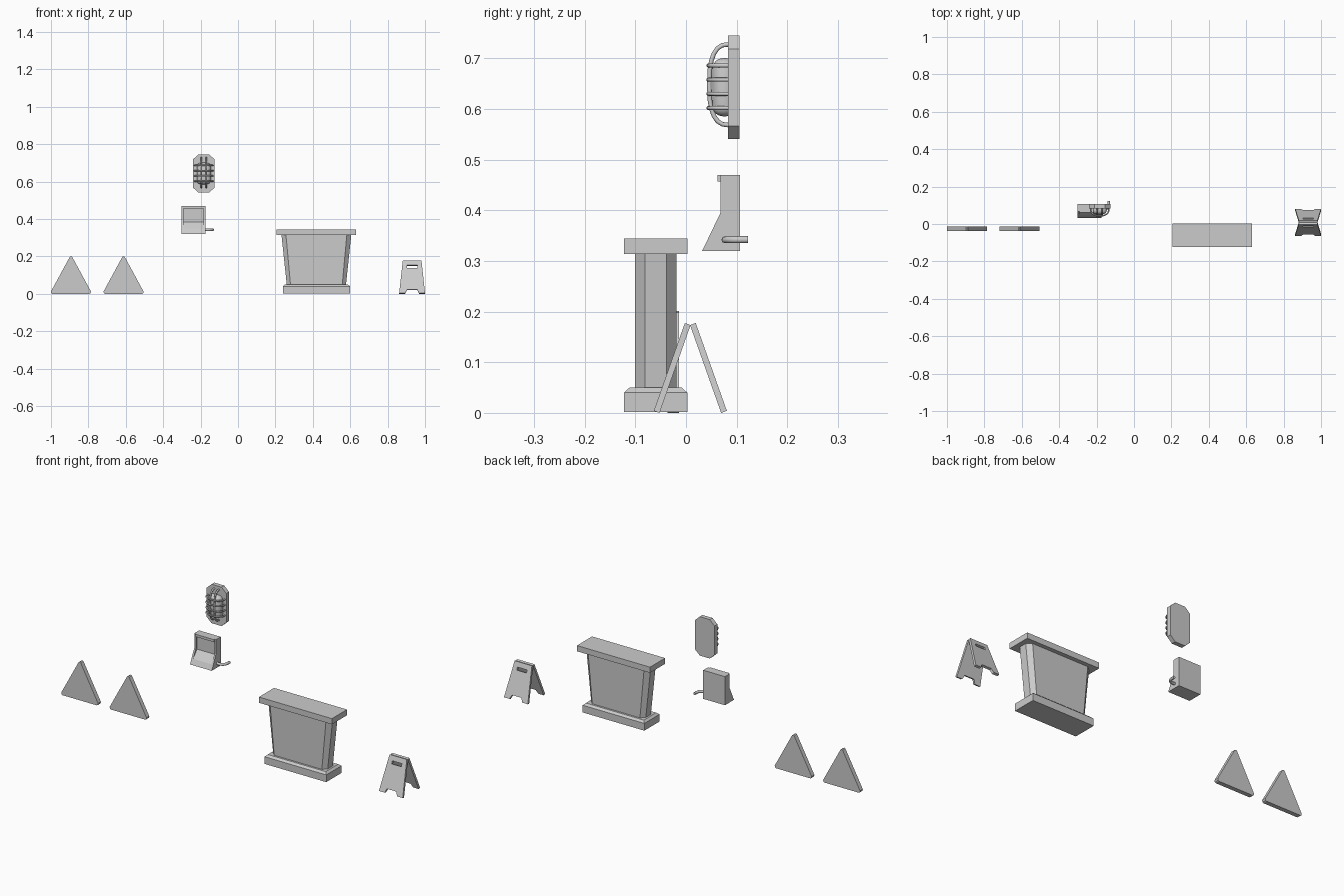
import bpy, bmesh, math
from mathutils import Matrix, Vector

if "Cube" in bpy.data.objects:
    bpy.data.objects.remove(bpy.data.objects["Cube"])


def finish(name, bm, smooth=False):
    bmesh.ops.recalc_face_normals(bm, faces=bm.faces[:])
    me = bpy.data.meshes.new(name)
    bm.to_mesh(me)
    bm.free()
    if smooth:
        me.shade_smooth()
    ob = bpy.data.objects.new(name, me)
    bpy.context.collection.objects.link(ob)
    return ob


def loft(name, rings):
    """Skin equal-length rings of points and cap both ends."""
    bm = bmesh.new()
    vs = [[bm.verts.new(p) for p in r] for r in rings]
    n = len(vs[0])
    for a, b in zip(vs, vs[1:]):
        for i in range(n):
            bm.faces.new((a[i], a[(i + 1) % n], b[(i + 1) % n], b[i]))
    bm.faces.new(vs[0][::-1])
    bm.faces.new(vs[-1])
    return finish(name, bm)


def prism_y(name, xz, y0, y1):
    return loft(name, [[(x, y, z) for x, z in xz] for y in (y0, y1)])


def prism_x(name, yz, x0, x1):
    return loft(name, [[(x, y, z) for y, z in yz] for x in (x0, x1)])


def octagon(cx, cy, hx, hy, cut_x, cut_y):
    a, b = hx - cut_x, hy - cut_y
    return [(cx + x, cy + y) for x, y in
            ((-a, -hy), (a, -hy), (hx, -b), (hx, b), (a, hy), (-a, hy), (-hx, b), (-hx, -b))]


def rect(cx, cy, hx, hy):
    return [(cx - hx, cy - hy), (cx + hx, cy - hy), (cx + hx, cy + hy), (cx - hx, cy + hy)]


def at_z(pts, z):
    return [(x, y, z) for x, y in pts]


def tube(name, pts, r, sides=8):
    """Round bar swept along a planar path."""
    pts = [Vector(p) for p in pts]
    up = (pts[1] - pts[0]).cross(pts[-1] - pts[0]).normalized()
    rings = []
    for i, p in enumerate(pts):
        t = (pts[min(i + 1, len(pts) - 1)] - pts[max(i - 1, 0)]).normalized()
        s = t.cross(up)
        rings.append([p + r * (math.cos(a) * s + math.sin(a) * up)
                      for a in (2 * math.pi * k / sides for k in range(sides))])
    ob = loft(name, rings)
    for f in ob.data.polygons:
        f.use_smooth = len(f.vertices) == 4
    return ob


# Warning triangles with clipped corners
tri = [(-.1, 0), (.1, 0), (.105, .003), (.107, .012), (.006, .198), (0, .201),
       (-.006, .198), (-.107, .012), (-.105, .003)]
for i, cx in enumerate((-.893, -.612)):
    prism_y(f"warning_triangle_{i + 1}", [(cx + x, z) for x, z in tri], -.037, -.014)

# Podium: stepped base, flared chamfered body, slab top
cx, cy = .419, -.06
loft("podium_base", [at_z(rect(cx, cy, .179, .0625), .002),
                     at_z(rect(cx, cy, .179, .0625), .04),
                     at_z(rect(cx, cy, .168, .0515), .05)])
loft("podium_body", [at_z(octagon(cx, cy, .158, .041, .02, .02), .046),
                     at_z(octagon(cx, cy, .187, .041, .024, .02), .318)])
loft("podium_top", [at_z(rect(cx, cy, .212, .0625), z) for z in (.314, .344)])

# Folding floor sign: two leaning panels with leg notch and handle slot
half_outline = [(.029, 0), (.033, 0), (.069, 0), (.05, .184)]


def sign_panel(name, base_y, lean):
    bm = bmesh.new()
    top, s0, s1, hw = .184, .143, .158, .028
    levels = {z: .069 - .019 * z / top for z in (0, .021, s0, s1, top)}
    P = lambda x, z: bm.verts.new((x, 0, z))
    for s in (1, -1):
        e = lambda z: P(s * levels[z], z)
        quads = [
            [P(s * .037, 0), e(0), e(.021), P(s * .027, .021)],
            [P(s * .027, .021), e(.021), e(s0), P(s * hw, s0)],
            [P(0, .021), P(s * .027, .021), P(s * hw, s0), P(0, s0)],
            [P(s * hw, s0), e(s0), e(s1), P(s * hw, s1)],
            [P(s * hw, s1), e(s1), e(top), P(s * hw, top)],
            [P(0, s1), P(s * hw, s1), P(s * hw, top), P(0, top)],
        ]
        for q in quads:
            bm.faces.new(q if s > 0 else q[::-1])
    bmesh.ops.remove_doubles(bm, verts=bm.verts[:], dist=1e-5)
    r = bmesh.ops.extrude_face_region(bm, geom=bm.faces[:], use_keep_orig=True)
    moved = [g for g in r["geom"] if isinstance(g, bmesh.types.BMVert)]
    bmesh.ops.translate(bm, verts=moved, vec=(0, .012, 0))
    bmesh.ops.translate(bm, verts=bm.verts[:], vec=(0, -.006, 0))
    bmesh.ops.transform(bm, verts=bm.verts[:],
                        matrix=Matrix.Translation((.931, base_y, .002))
                        @ Matrix.Rotation(lean, 4, 'X'))
    return finish(name, bm)


sign_panel("floor_sign_front_panel", -.058, math.radians(-19.5))
sign_panel("floor_sign_back_panel", .075, math.radians(19.5))

# Wall dispenser: side walls, recessed core with tray and top lip
wall = [(.107, .32), (.032, .32), (.068, .395), (.068, .47), (.107, .47)]
core = [(.107, .32), (.032, .32), (.045, .347), (.078, .385), (.078, .457),
        (.062, .457), (.062, .47), (.107, .47)]
prism_x("dispenser_left_wall", wall, -.301, -.292)
prism_x("dispenser_right_wall", wall, -.184, -.175)
prism_x("dispenser_core", core, -.292, -.184)

# Curved side lever
arc = [(-.163 + .028 * math.sin(a), .105 - .028 * math.cos(a), .342)
       for a in (math.pi / 2 * k / 6 for k in range(7))]
tube("dispenser_lever", [(-.18, .077, .342)] + arc + [(-.135, .122, .342)], .007)

# Bulkhead lamp: octagonal back plate
lx, lz = -.183, .643
prism_y("lamp_back_plate", octagon(lx, lz, .057, .102, .028, .026), .083, .106)

# Rounded lamp glass
bm = bmesh.new()
bmesh.ops.create_cube(bm, size=1, matrix=Matrix.Translation((lx, .076, lz))
                      @ Matrix.Diagonal((.075, .048, .115, 1)))
bmesh.ops.bevel(bm, geom=bm.edges[:], offset=.021, segments=4, profile=.5, affect='EDGES')
finish("lamp_glass", bm, True)


# Lamp cage: bowed bars
def bow(half, depth, n=12):
    return [(half * math.copysign(abs(math.cos(a)) ** .75, -math.cos(a)),
             .086 - depth * math.sin(a) ** .75) for a in (math.pi * k / n for k in range(n + 1))]


for i, dx in enumerate((-.013, .013)):
    tube(f"lamp_cage_upright_{i + 1}", [(lx + dx, y, lz + .005 + u) for u, y in bow(.08, .04)], .0045)
for i in range(4):
    z = .602 + .028 * i
    tube(f"lamp_cage_crossbar_{i + 1}", [(lx + u, y, z) for u, y in bow(.049, .042)], .004)
